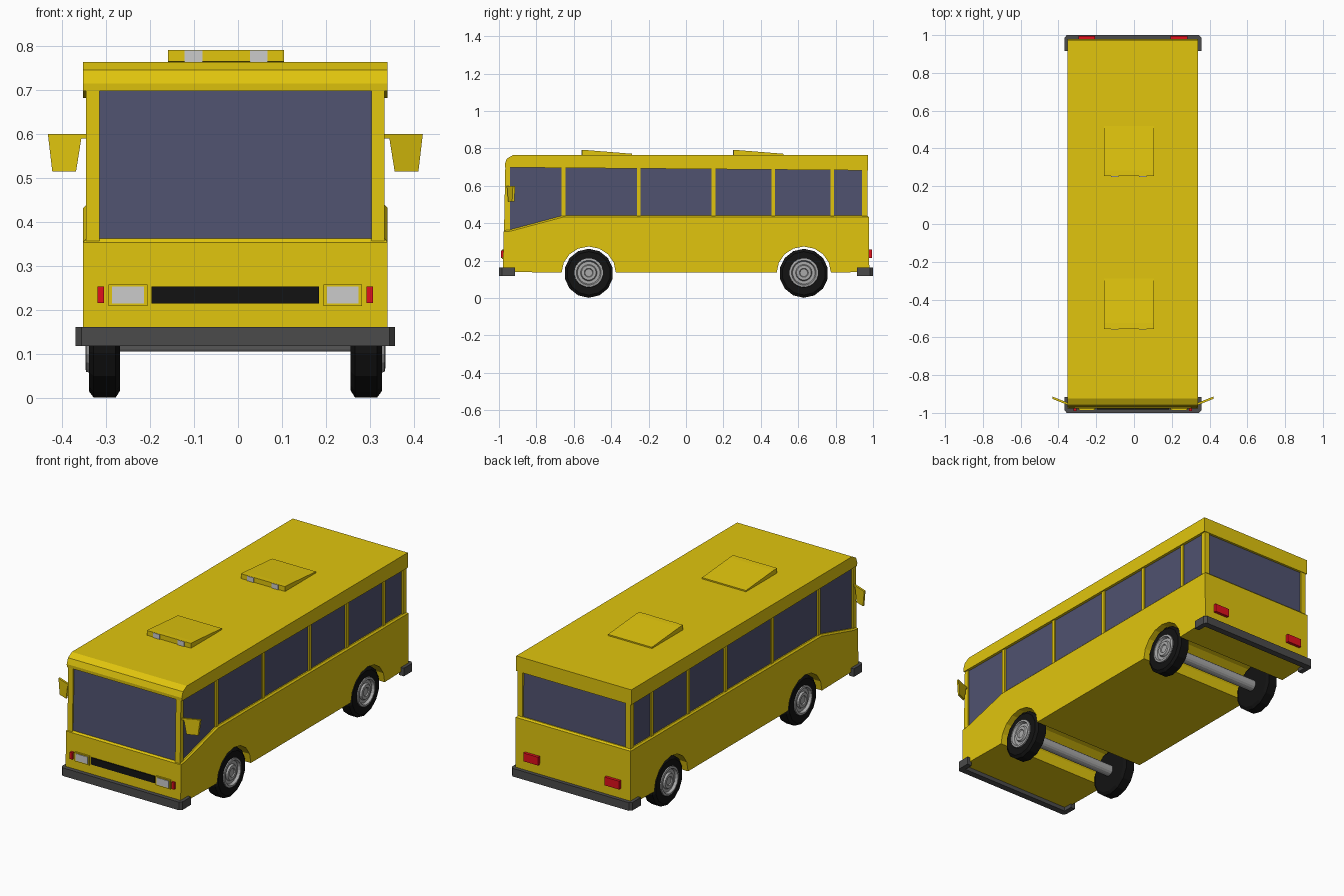
import bpy, bmesh
from math import pi, cos, sin

if "Cube" in bpy.data.objects:
    bpy.data.objects.remove(bpy.data.objects["Cube"])

OX = -0.006  # body centre line


def mat(name, *rgb):
    m = bpy.data.materials.new(name)
    m.diffuse_color = (*rgb, 1)
    m.use_nodes = True
    m.node_tree.nodes["Principled BSDF"].inputs["Base Color"].default_value = m.diffuse_color
    return m


YELLOW = mat("yellow paint", 0.75, 0.56, 0.004)
GLASS = mat("dark glass", 0.08, 0.085, 0.16)
BLACK = mat("rubber", 0.006, 0.006, 0.006)
DARK = mat("bumper grey", 0.07, 0.07, 0.07)
RED = mat("red lens", 0.75, 0.005, 0.012)
METAL = mat("axle metal", 0.4, 0.4, 0.4)


def finish(name, bm, m=None):
    bmesh.ops.remove_doubles(bm, verts=bm.verts, dist=1e-5)
    bmesh.ops.recalc_face_normals(bm, faces=bm.faces)
    me = bpy.data.meshes.new(name)
    bm.to_mesh(me)
    bm.free()
    ob = bpy.data.objects.new(name, me)
    bpy.context.collection.objects.link(ob)
    ob.location.x = OX
    if m:
        me.materials.append(m)
    return ob


def prism(name, pts, lo, hi, axis, m=None, bevel=None, warp=None):
    """Extrude a 2D outline along an axis; optionally bevel chosen edges or move vertices."""
    put = {'x': lambda a, b, t: (t, a, b),
           'y': lambda a, b, t: (a, t, b),
           'z': lambda a, b, t: (a, b, t)}[axis]
    bm = bmesh.new()
    v0 = [bm.verts.new(put(a, b, lo)) for a, b in pts]
    v1 = [bm.verts.new(put(a, b, hi)) for a, b in pts]
    bm.faces.new(v0)
    bm.faces.new(v1)
    n = len(pts)
    for i in range(n):
        j = (i + 1) % n
        bm.faces.new((v0[i], v0[j], v1[j], v1[i]))
    bmesh.ops.recalc_face_normals(bm, faces=bm.faces)
    if bevel:
        edges = [e for e in bm.edges if bevel(e)]
        bmesh.ops.bevel(bm, geom=edges, offset=0.008, segments=1, affect='EDGES', profile=0.5)
    if warp:
        for v in bm.verts:
            warp(v.co)
    return finish(name, bm, m)


def box(name, x0, x1, y0, y1, z0, z1, m=None):
    return prism(name, [(x0, y0), (x1, y0), (x1, y1), (x0, y1)], z0, z1, 'z', m)


def lathe(name, prof, y, z, side, n, m=None):
    """Revolve (x, radius) points around a left-right axis."""
    bm = bmesh.new()
    rings = []
    for x, r in prof:
        rings.append([bm.verts.new((side * x, y + r * cos(2 * pi * (k + .5) / n),
                                    z + r * sin(2 * pi * (k + .5) / n))) for k in range(n)])
    for a, b in zip(rings, rings[1:]):
        for k in range(n):
            j = (k + 1) % n
            bm.faces.new((a[k], a[j], b[j], b[k]))
    return finish(name, bm, m)


# Lower body, with wheel arches in its side profile
def arch(c):
    return [(c + 0.145 * cos(a), 0.135 + 0.14 * sin(a))
            for a in [pi - i * pi / 8 for i in range(9)]]


AXLES = (-0.52, 0.63)
profile = [(-0.978, 0.14)] + arch(AXLES[0]) + arch(AXLES[1]) + [
    (0.98, 0.14), (0.978, 0.44), (-0.66, 0.44), (-0.94, 0.365), (-0.976, 0.362)]
prism("lower_body", profile, -0.346, 0.346, 'x', YELLOW,
      bevel=lambda e: all(v.co.z > 0.35 for v in e.verts) and
      any(f.normal.z > 0.8 for f in e.link_faces) and
      any(f.normal.z < 0.5 for f in e.link_faces))

# Roof with a rounded front
prism("roof", [(-0.968, 0.698), (-0.969, 0.715), (-0.958, 0.745), (-0.925, 0.764),
               (0.973, 0.764), (0.973, 0.682)], -0.346, 0.346, 'x', YELLOW)

# Glass core between body and roof
prism("windows", [(-0.967, 0.355), (-0.957, 0.705), (0.96, 0.69), (0.964, 0.43),
                  (-0.65, 0.43)], -0.331, 0.331, 'x', GLASS)

# Window posts and corner pillars
for s in (-1, 1):
    x0, x1 = sorted((s * 0.32, s * 0.339))
    for y in (-0.655, -0.253, 0.147, 0.467, 0.782):
        box("window_post", x0, x1, y - 0.01, y + 0.01, 0.43, 0.70, YELLOW)
    x0, x1 = sorted((s * 0.309, s * 0.339))
    prism("front_pillar", [(-0.973, 0.355), (-0.942, 0.355), (-0.942, 0.705), (-0.966, 0.705)],
          x0, x1, 'x', YELLOW)
    box("rear_pillar", x0, x1, 0.94, 0.97, 0.43, 0.70, YELLOW)

# Wrap-around bumpers
for f, name in ((-1, "front_bumper"), (1, "rear_bumper")):
    u = [(-0.363, 0.915), (-0.363, 0.985), (-0.35, 1.0), (0.35, 1.0), (0.363, 0.985),
         (0.363, 0.915), (0.335, 0.915), (0.335, 0.965), (-0.335, 0.965), (-0.335, 0.915)]
    prism(name, [(x, f * y) for x, y in u], 0.118, 0.162, 'z', DARK)

# Grille and lamps
box("grille", -0.19, 0.19, -0.982, -0.97, 0.215, 0.253, BLACK)
for s in (-1, 1):
    def lamp(name, a, b, *rest):
        box(name, *sorted((s * a, s * b)), *rest)
    lamp("headlight_frame", 0.2, 0.288, -0.985, -0.97, 0.209, 0.258, YELLOW)
    lamp("headlight", 0.208, 0.28, -0.988, -0.97, 0.215, 0.253)
    lamp("front_marker_light", 0.298, 0.313, -0.99, -0.97, 0.216, 0.253, RED)
    lamp("tail_light", 0.2, 0.288, 0.97, 0.995, 0.215, 0.26, RED)

# Side mirrors, angled backwards
for s in (-1, 1):
    def angle(co):
        co.y += (abs(co.x) - 0.335) * 0.4
    outline = [(0.334, 0.6), (0.426, 0.6), (0.416, 0.515), (0.362, 0.515), (0.35, 0.59), (0.334, 0.59)]
    prism("side_mirror", [(s * x, z) for x, z in outline], -0.962, -0.95, 'y', YELLOW, warp=angle)

# Tilted roof hatches with struts
for y in (-0.555, 0.253):
    prism("roof_hatch", [(y, 0.765), (y, 0.791), (y + 0.03, 0.79), (y + 0.267, 0.771),
                         (y + 0.267, 0.76), (y + 0.03, 0.76)], -0.153, 0.111, 'x', YELLOW)
    for x in (-0.095, 0.053):
        box("hatch_strut", x - 0.02, x + 0.02, y - 0.003, y + 0.02, 0.764, 0.79)

# Wheels and axles
tyre = [(0.262, 0), (0.262, 0.115), (0.272, 0.131), (0.322, 0.131), (0.333, 0.116),
        (0.333, 0.077), (0.318, 0.07), (0.318, 0)]
hub = [(0.316, 0.079), (0.339, 0.077), (0.341, 0.066), (0.327, 0.06), (0.327, 0.044),
       (0.337, 0.039), (0.337, 0.024), (0.332, 0.02), (0.332, 0)]
for y in AXLES:
    for s in (-1, 1):
        lathe("tyre", tyre, y, 0.132, s, 14, BLACK)
        lathe("wheel_hub", hub, y, 0.135, s, 20, METAL)
    lathe("axle", [(-0.27, 0), (-0.27, 0.03), (0.27, 0.03), (0.27, 0)], y, 0.135, 1, 16, METAL)
